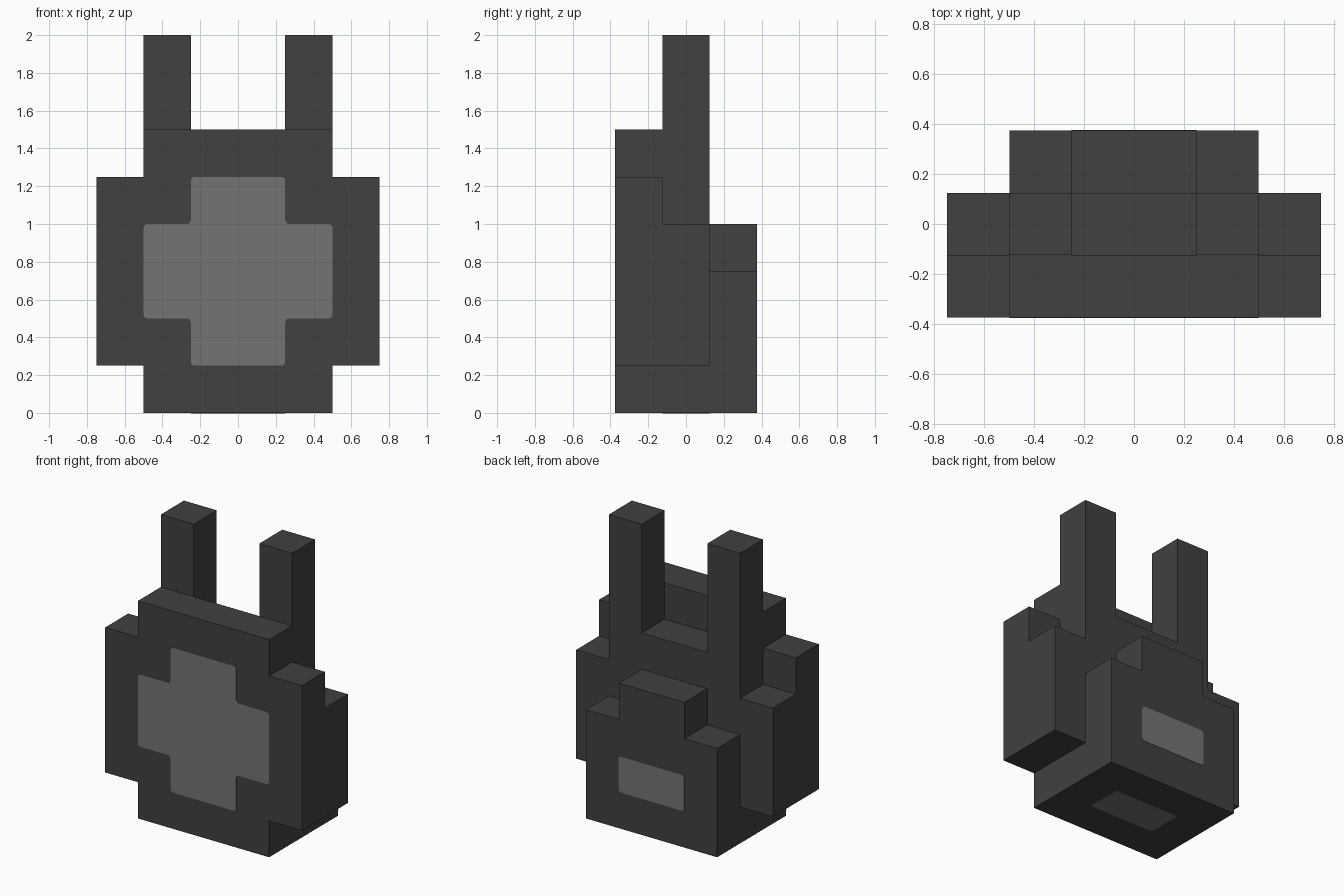
import bpy
import bmesh
from mathutils import Matrix

cube = bpy.data.objects.get("Cube")
if cube:
    bpy.data.objects.remove(cube, do_unlink=True)

U = 0.25  # block size


def make_material(name, value):
    mat = bpy.data.materials.new(name)
    mat.use_nodes = True
    colour = (value, value, value, 1)
    mat.diffuse_color = colour
    bsdf = mat.node_tree.nodes["Principled BSDF"]
    bsdf.inputs["Base Color"].default_value = colour
    bsdf.inputs["Roughness"].default_value = 0.9
    return mat


dark = make_material("dark grey", 0.052)
light = make_material("light grey", 0.175)


def slab(name, half, start, end, mat, flat=False, rounding=0.0):
    """Mirror a half outline in block units, then extrude it along y (or z if flat)."""
    outline = half + [(-x, h) for x, h in reversed(half)]
    bm = bmesh.new()
    face = bm.faces.new([bm.verts.new((x * U, h * U, 0)) for x, h in outline])
    if rounding:
        bmesh.ops.bevel(bm, geom=bm.verts[:], offset=rounding, segments=2,
                        profile=0.5, affect='VERTICES')
    result = bmesh.ops.extrude_face_region(bm, geom=bm.faces[:])
    top = [v for v in result["geom"] if isinstance(v, bmesh.types.BMVert)]
    bmesh.ops.translate(bm, verts=top, vec=(0, 0, end - start))
    bmesh.ops.translate(bm, verts=bm.verts[:], vec=(0, 0, start))
    if not flat:  # stand the outline upright, depth running along y
        swap = Matrix(((1, 0, 0), (0, 0, 1), (0, 1, 0)))
        bmesh.ops.transform(bm, matrix=swap.to_4x4(), verts=bm.verts[:])
    bmesh.ops.recalc_face_normals(bm, faces=bm.faces[:])
    return add_object(name, bm, mat)


def add_object(name, bm, mat):
    mesh = bpy.data.meshes.new(name)
    bm.to_mesh(mesh)
    bm.free()
    mesh.materials.append(mat)
    obj = bpy.data.objects.new(name, mesh)
    bpy.context.collection.objects.link(obj)
    return obj


# Three body layers, from front to back
front, back, mid = 1.5 * U, 1.5 * U, 0.5 * U
slab("front_body", [(2, 0), (2, 1), (3, 1), (3, 5), (2, 5), (2, 6)], -front, -mid, dark)
slab("middle_body", [(2, 0), (2, 1), (3, 1), (3, 4), (2, 4), (2, 5)], -mid, mid, dark)
slab("back_body", [(2, 0), (2, 3), (1, 3), (1, 4)], mid, back, dark)

# Pair of tall ears
for side, name in ((1, "left_ear"), (-1, "right_ear")):
    bm = bmesh.new()
    bmesh.ops.create_cube(bm, size=U)
    bmesh.ops.scale(bm, vec=(1, 1, 3), verts=bm.verts[:])
    ear = add_object(name, bm, dark)
    ear.location = (side * 1.5 * U, 0, 6.5 * U)

# Thin light patches on the front, back and underside
T = 0.002
cross = [(1, 1), (1, 2), (2, 2), (2, 4), (1, 4), (1, 5)]
slab("front_patch", cross, -front - T, -front + T, light, rounding=0.02)
slab("back_patch", [(1, 1), (1, 2)], back - T, back + T, light, rounding=0.02)
slab("bottom_patch", [(1, -0.5), (1, 0.5)], -T, T, light, flat=True, rounding=0.02)
